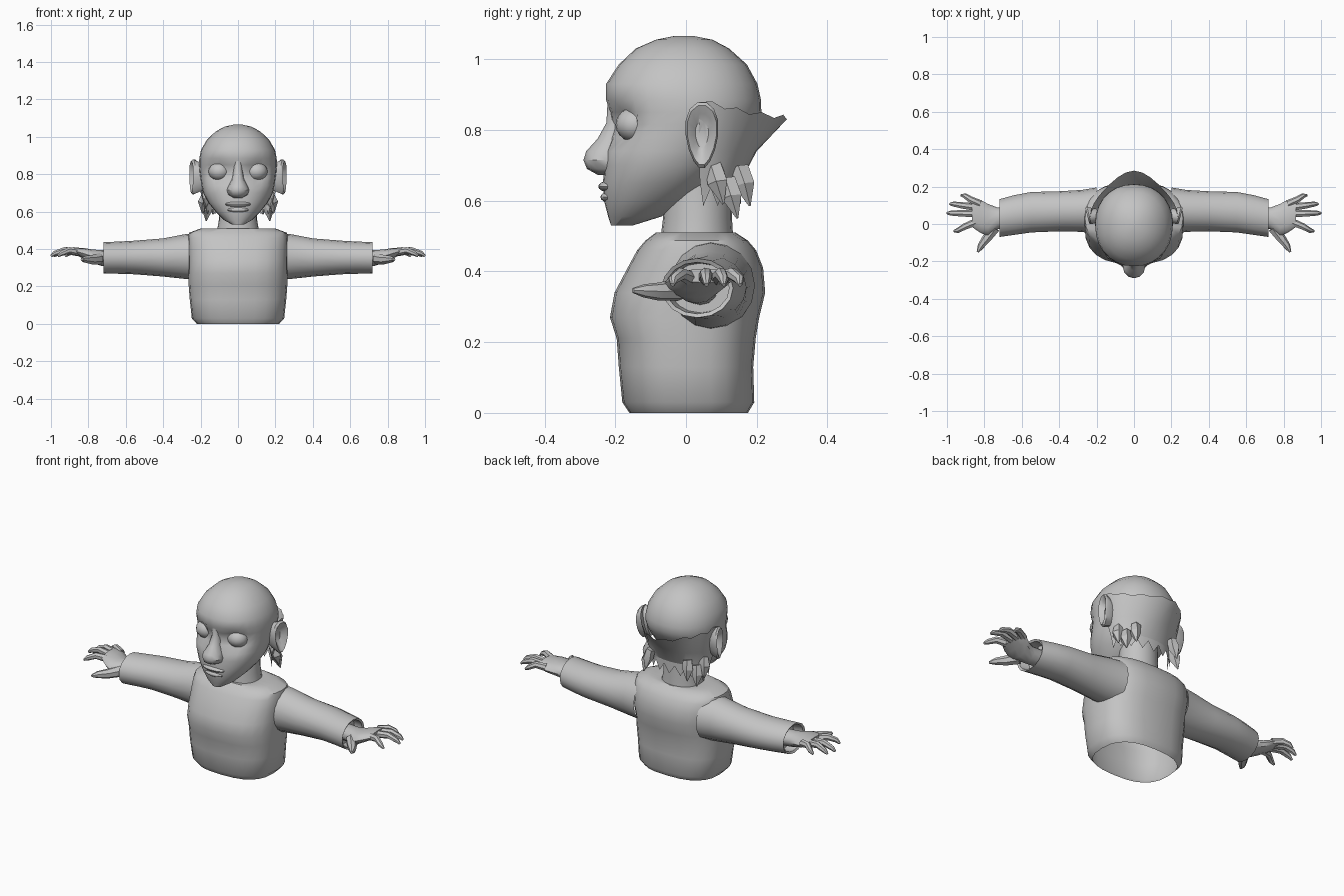
import bpy, bmesh, math
from mathutils import Vector

if "Cube" in bpy.data.objects:
    bpy.data.objects.remove(bpy.data.objects["Cube"])

mat = bpy.data.materials.new("plain_grey")
mat.diffuse_color = (0.55, 0.55, 0.55, 1)
mat.use_nodes = True
mat.node_tree.nodes["Principled BSDF"].inputs["Base Color"].default_value = mat.diffuse_color


def finish(name, bm, mirror=False, angle=40):
    bmesh.ops.recalc_face_normals(bm, faces=bm.faces)
    me = bpy.data.meshes.new(name)
    bm.to_mesh(me)
    bm.free()
    me.materials.append(mat)
    ob = bpy.data.objects.new(name, me)
    bpy.context.collection.objects.link(ob)
    bpy.ops.object.select_all(action='DESELECT')
    ob.select_set(True)
    bpy.context.view_layer.objects.active = ob
    bpy.ops.object.shade_smooth_by_angle(angle=math.radians(angle))
    if mirror:
        m = ob.modifiers.new("mirror", 'MIRROR')
        m.use_mirror_merge = False
    return ob


def loft(bm, rings, cap0=True, cap1=True, closed=True):
    vs = [[bm.verts.new(p) for p in r] for r in rings]
    n = len(vs[0])
    for a, b in zip(vs, vs[1:]):
        for i in range(n if closed else n - 1):
            j = (i + 1) % n
            bm.faces.new((a[i], a[j], b[j], b[i]))
    if cap0:
        bm.faces.new(vs[0])
    if cap1:
        bm.faces.new(vs[-1])


def angles(n):
    return [2 * math.pi * i / n for i in range(n)]


def zring(z, w, yf, yb, e=2.0, n=20):
    # rounded outline at height z, half width w, from yf to yb
    def p(v):
        return math.copysign(abs(v) ** (2 / e), v)
    return [Vector((w * p(math.cos(a)), (yf + yb) / 2 + (yb - yf) / 2 * p(math.sin(a)), z))
            for a in angles(n)]


def xring(x, yc, ry, zc, rz, n=12):
    return [Vector((x, yc + ry * math.cos(a), zc + rz * math.sin(a))) for a in angles(n)]


def tube(bm, pts, radii, n=7):
    pts = [Vector(p) for p in pts]
    rings = []
    for i, p in enumerate(pts):
        d = pts[min(i + 1, len(pts) - 1)] - pts[max(i - 1, 0)]
        q = d.to_track_quat('Z', 'Y')
        rings.append([p + q @ Vector((radii[i] * math.cos(a), radii[i] * math.sin(a), 0))
                      for a in angles(n)])
    loft(bm, rings)


def ball(name, loc, size, mirror=False, u=16, v=10):
    bm = bmesh.new()
    bmesh.ops.create_uvsphere(bm, u_segments=u, v_segments=v, radius=1)
    for vt in bm.verts:
        vt.co = Vector(c * s for c, s in zip(vt.co, size)) + Vector(loc)
    return finish(name, bm, mirror)


# torso shell, open underneath
bm = bmesh.new()
torso = [(0, .22, -.16, .175), (.03, .247, -.18, .193), (.13, .258, -.19, .19), (.21, .264, -.196, .197),
         (.27, .265, -.215, .207), (.34, .266, -.202, .224), (.41, .268, -.165, .218),
         (.46, .268, -.138, .198), (.487, .262, -.115, .175), (.51, .2, -.085, .14), (.507, .11, -.065, .12)]
loft(bm, [zring(*t, e=2.6, n=24) for t in torso], False, False)
finish("torso", bm)

# sleeves with hollow cuffs
bm = bmesh.new()
sleeve = [(.2, .07, .125, .36, .125), (.28, .07, .112, .36, .12), (.4, .068, .107, .355, .102),
          (.55, .063, .108, .355, .09), (.64, .048, .106, .354, .086), (.718, .032, .101, .353, .084),
          (.712, .032, .09, .353, .073), (.66, .04, .085, .353, .07)]
loft(bm, [xring(*s, n=16) for s in sleeve], False, True)
finish("sleeve", bm, True)

# hands
bm = bmesh.new()
palm = [(.655, .04, .05, .35, .045), (.73, .03, .058, .352, .042), (.78, .022, .085, .362, .036),
        (.82, .04, .088, .375, .03), (.865, .055, .072, .388, .02)]
loft(bm, [xring(*p) for p in palm])
finish("palm", bm, True)
bm = bmesh.new()
for x0, y0, x1, y1 in [(.825, .108, .925, .153), (.85, .09, .985, .107), (.855, .055, 1.0, .058), (.845, .01, .963, -.038)]:
    mx, my = (x0 + x1) / 2, (y0 + y1) / 2
    tube(bm, [(x0, y0, .382), (mx, my, .393), (x1 - .02, y1 * .96 + y0 * .04, .377), (x1, y1, .362)],
         [.021, .018, .014, .006])
tube(bm, [(.745, -.02, .348), (.785, -.075, .343), (.818, -.118, .345), (.835, -.15, .346)],
     [.032, .026, .019, .007])
finish("fingers", bm, True)

# neck
bm = bmesh.new()
loft(bm, [zring(.47, .118, -.075, .135), zring(.55, .103, -.065, .13), zring(.7, .1, -.06, .13)])
finish("neck", bm)

# head with hollowed eye sockets
bm = bmesh.new()
head = [(.53, .03, -.212, -.15), (.555, .075, -.22, -.07), (.6, .12, -.232, .01), (.65, .16, -.235, .08),
        (.7, .186, -.23, .12), (.74, .195, -.225, .145), (.78, .201, -.215, .175), (.815, .205, -.21, .198),
        (.85, .208, -.215, .213), (.885, .207, -.226, .212), (.93, .198, -.226, .202),
        (.985, .166, -.19, .172), (1.03, .118, -.142, .122), (1.055, .07, -.085, .075), (1.066, .02, -.03, .02)]
loft(bm, [zring(*h, e=2.15, n=28) for h in head])
for v in bm.verts:
    d = math.hypot(abs(v.co.x) - .1, v.co.z - .81)
    if v.co.y < 0 and d < .065:
        v.co.y += .035 * (1 - (d / .065) ** 2)
finish("head", bm)

# face details
ball("eye", (.1, -.143, .815), (.058, .056, .05), True)
ball("upper_lip", (0, -.218, .64), (.07, .03, .016), u=14, v=8)
ball("lower_lip", (0, -.214, .61), (.06, .028, .016), u=14, v=8)
bm = bmesh.new()
nose = [(.875, .022, -.222), (.82, .025, -.225), (.775, .032, -.25), (.74, .05, -.282),
        (.715, .06, -.29), (.69, .052, -.28), (.673, .025, -.25)]
loft(bm, [zring(z, w, yf, -.165, n=12) for z, w, yf in nose])
finish("nose", bm)

# ears with dished middle, flaring outward at the back
bm = bmesh.new()
rings = []
for x, s in [(.185, .75), (.24, 1), (.25, .9), (.238, .65), (.222, .4)]:
    r = []
    for a in angles(14):
        y = s * .046 * math.cos(a) * (1 + .25 * math.sin(a))
        r.append((x + .25 * y, .045 + y, .785 + s * .095 * math.sin(a)))
    rings.append(r)
loft(bm, rings)
finish("ear", bm, True)

# fringe of hair round the back, flared rim and ragged lower edge
bm = bmesh.new()
N = 16
rim, mid, low, tips = [], [], [], []
for i in range(N + 1):
    t = math.radians(-88 + 176 * i / N)
    c, s = math.cos(t), math.sin(t)
    rim.append((.235 * s, .03 + .195 * c + .06 * c ** 6, .88 - .05 * c + .012 * (i % 2)))
    mid.append((.212 * s, .03 + .17 * c, .74))
    low.append((.185 * s, .035 + .12 * c, .655))
    tips.append((.178 * s, .045 + .11 * c, .585 + .05 * (i % 2)))
loft(bm, [rim, mid, low, tips], False, False, False)
finish("hair_fringe", bm, angle=25)

# loose tufts behind the jaw
bm = bmesh.new()
for x, y, z in [(.165, .13, .55), (.185, .09, .59), (.13, .165, .585)]:
    tube(bm, [(x * .9, y - .01, z + .11), (x, y, z + .06), (x * 1.03, y + .015, z)], [.025, .03, .003], 5)
finish("hair_tufts", bm, True, 25)
